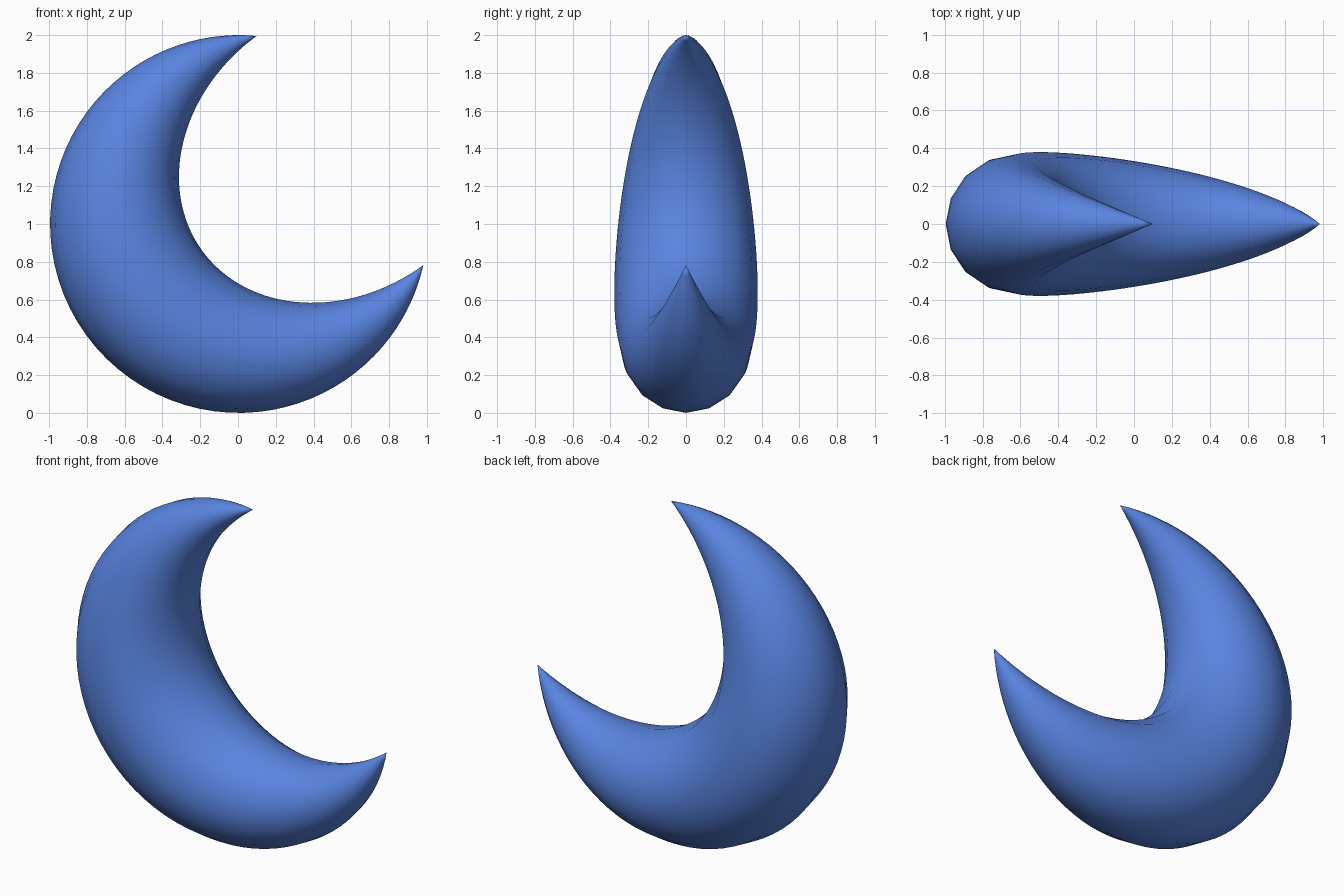
import bpy, bmesh, math
from mathutils import Vector

if "Cube" in bpy.data.objects:
    bpy.data.objects.remove(bpy.data.objects["Cube"])

RINGS, SIDES = 64, 16
CENTRE = Vector((0.005, 0, 1.0))
axis = Vector((math.cos(math.radians(216)), 0, math.sin(math.radians(216))))   # thickest side
across = Vector((-axis.z, 0, axis.x))                                         # towards lower tip
TIP = math.radians(131.4)
TIP_U, TIP_V, DEPTH = math.cos(TIP), math.sin(TIP), 0.902


def place(u, v):
    return CENTRE + axis * u + across * v


def ring(s):
    # outer edge is a circle, inner edge half an ellipse; each ring spans the two
    a = TIP * (s + 0.05 * math.sin(math.pi * s))
    b = s * math.pi / 2
    outer = place(math.cos(a), math.sin(a))
    inner = place(TIP_U + DEPTH * math.cos(b), TIP_V * math.sin(b))
    mid, half = (outer + inner) / 2, (outer - inner) / 2
    side = Vector((0, half.length, 0))
    return [mid + half * math.cos(t) + side * math.sin(t)
            for t in (2 * math.pi * k / SIDES for k in range(SIDES))]


# Crescent body: round sections swept from tip to tip
bm = bmesh.new()
rings = [[bm.verts.new(p) for p in ring(-1 + 2 * i / RINGS)] for i in range(1, RINGS)]
for r0, r1 in zip(rings, rings[1:]):
    for k in range(SIDES):
        j = (k + 1) % SIDES
        bm.faces.new((r0[k], r0[j], r1[j], r1[k]))

# Pointed tips
for s, r in ((-1, rings[0]), (1, rings[-1])):
    tip = bm.verts.new(place(TIP_U, s * TIP_V))
    for k in range(SIDES):
        bm.faces.new((tip, r[k], r[(k + 1) % SIDES]))
bmesh.ops.recalc_face_normals(bm, faces=bm.faces)
for f in bm.faces:
    f.smooth = True

mesh = bpy.data.meshes.new("crescent")
bm.to_mesh(mesh)
bm.free()
crescent = bpy.data.objects.new("crescent", mesh)
bpy.context.collection.objects.link(crescent)

# Blue material
blue = bpy.data.materials.new("blue")
blue.diffuse_color = (0.10, 0.23, 0.75, 1)
blue.use_nodes = True
blue.node_tree.nodes["Principled BSDF"].inputs["Base Color"].default_value = blue.diffuse_color
mesh.materials.append(blue)
